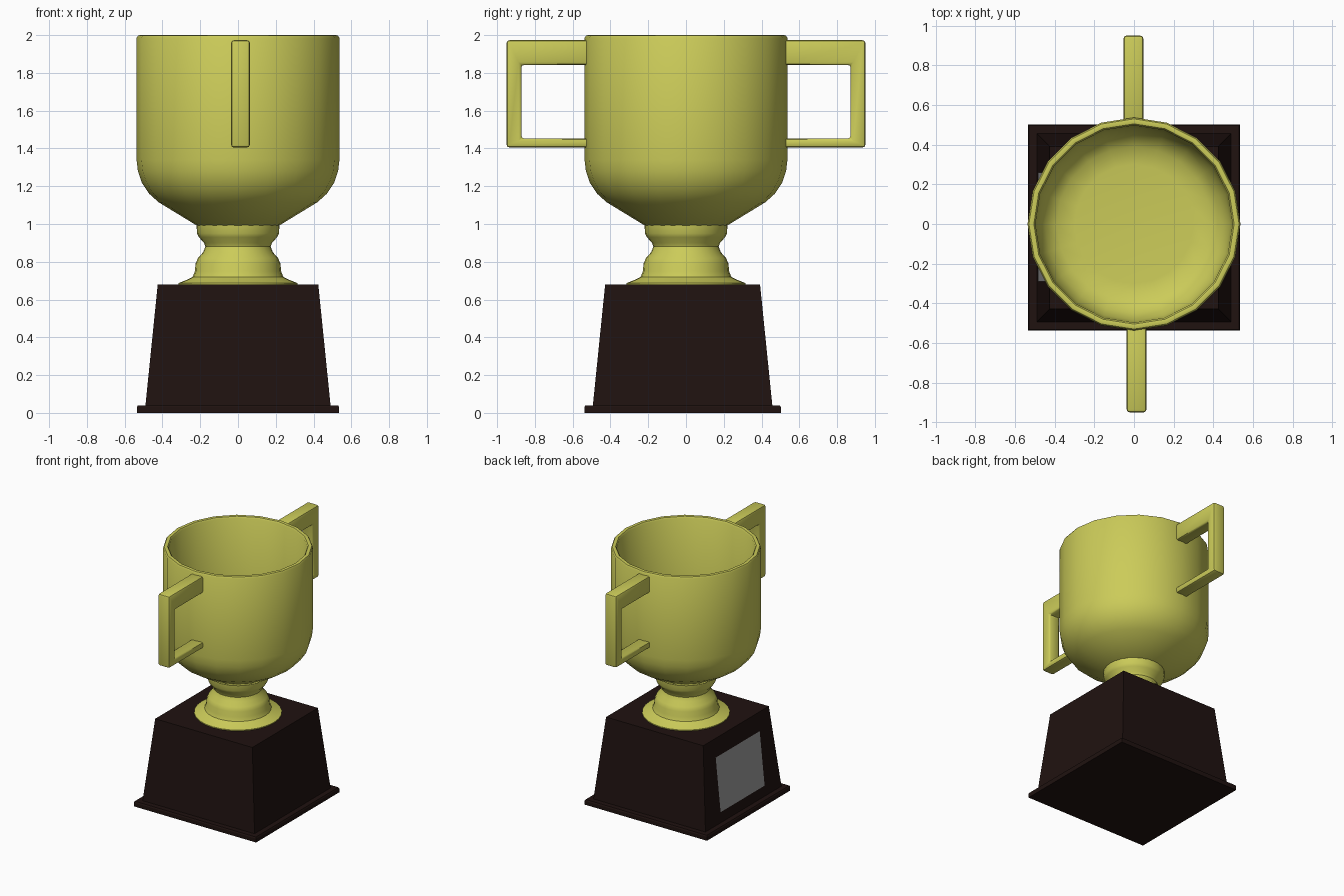
import bpy, bmesh, math

if "Cube" in bpy.data.objects:
    bpy.data.objects.remove(bpy.data.objects["Cube"])

def material(name, r, g, b):
    m = bpy.data.materials.new(name)
    m.diffuse_color = (r, g, b, 1)
    m.use_nodes = True
    m.node_tree.nodes["Principled BSDF"].inputs["Base Color"].default_value = m.diffuse_color
    return m

gold = material("gold", 0.60, 0.60, 0.10)
wood = material("dark_wood", 0.014, 0.006, 0.005)
silver = material("silver", 0.33, 0.33, 0.33)
CY = -0.018  # plinth centre in y

def finish(name, bm, mat, smooth=None):
    bmesh.ops.recalc_face_normals(bm, faces=bm.faces)
    me = bpy.data.meshes.new(name)
    bm.to_mesh(me)
    bm.free()
    me.materials.append(mat)
    ob = bpy.data.objects.new(name, me)
    bpy.context.collection.objects.link(ob)
    if smooth:
        bpy.ops.object.select_all(action='DESELECT')
        bpy.context.view_layer.objects.active = ob
        ob.select_set(True)
        bpy.ops.object.shade_smooth_by_angle(angle=math.radians(smooth))
    return ob

def lathe(name, profile, sides, mat):
    bm = bmesh.new()
    vs = [bm.verts.new((r, 0, z)) for r, z in profile]
    es = [bm.edges.new(p) for p in zip(vs, vs[1:])]
    bmesh.ops.spin(bm, geom=vs + es, cent=(0, 0, 0), axis=(0, 0, 1),
                   angle=2 * math.pi, steps=sides, use_duplicate=False)
    bmesh.ops.remove_doubles(bm, verts=bm.verts, dist=1e-4)
    return finish(name, bm, mat, 40)

def stack(name, levels, mat):
    # square tiers: (half x, half y, z)
    bm = bmesh.new()
    rings = [[bm.verts.new((sx * hx, CY + sy * hy, z))
              for sx, sy in ((-1, -1), (1, -1), (1, 1), (-1, 1))] for hx, hy, z in levels]
    for a, b in zip(rings, rings[1:]):
        for i in range(4):
            j = (i + 1) % 4
            bm.faces.new((a[i], a[j], b[j], b[i]))
    bm.faces.new(rings[0])
    bm.faces.new(rings[-1])
    return finish(name, bm, mat)

# plinth with its foot plate
stack("plinth", [(0.535, 0.52, 0), (0.535, 0.52, 0.03), (0.53, 0.515, 0.04),
                 (0.49, 0.475, 0.04), (0.425, 0.41, 0.68)], wood)

# engraving plate on the sloping -x side
bm = bmesh.new()
bm.faces.new([bm.verts.new(c) for c in ((-0.485, 0.26, 0.12), (-0.485, -0.29, 0.12),
                                        (-0.442, -0.29, 0.54), (-0.442, 0.26, 0.54))])
bmesh.ops.solidify(bm, geom=bm.faces[:], thickness=0.004)
finish("plaque", bm, silver)

# turned stem
lathe("stem", [(0, 0.68), (0.315, 0.68), (0.315, 0.687), (0.27, 0.705), (0.24, 0.72),
               (0.228, 0.75), (0.225, 0.79), (0.212, 0.82), (0.185, 0.85), (0.173, 0.88),
               (0.18, 0.90), (0.207, 0.93), (0.217, 0.95), (0.22, 1.0), (0, 1.0)], 28, gold)

# hollow bowl
lathe("cup", [(0, 0.99), (0.215, 0.99), (0.42, 1.115), (0.47, 1.16), (0.51, 1.22), (0.53, 1.28),
              (0.537, 1.34), (0.537, 1.985), (0.53, 1.997), (0.518, 2.0), (0.505, 1.997),
              (0.497, 1.985), (0.495, 1.36), (0.485, 1.28), (0.45, 1.21), (0.39, 1.16),
              (0.30, 1.15), (0, 1.15)], 20, gold)

# bracket handles, the second turned half round
outline = [(0.515, 1.405), (0.95, 1.405), (0.95, 1.973), (0.515, 1.973),
           (0.515, 1.842), (0.872, 1.842), (0.872, 1.453), (0.515, 1.453)]
for name, s in (("back_handle", 1), ("front_handle", -1)):
    bm = bmesh.new()
    f = bm.faces.new([bm.verts.new((-0.053 * s, s * y, z)) for y, z in outline])
    ext = bmesh.ops.extrude_face_region(bm, geom=[f])["geom"]
    bmesh.ops.translate(bm, vec=(0.1 * s, 0, 0),
                        verts=[g for g in ext if isinstance(g, bmesh.types.BMVert)])
    bmesh.ops.translate(bm, vec=(0.01 * (s < 0), 0, 0), verts=bm.verts)
    bmesh.ops.recalc_face_normals(bm, faces=bm.faces)
    bmesh.ops.bevel(bm, geom=bm.edges[:], offset=0.015, segments=2, profile=0.5, affect='EDGES')
    finish(name, bm, gold, 40)
